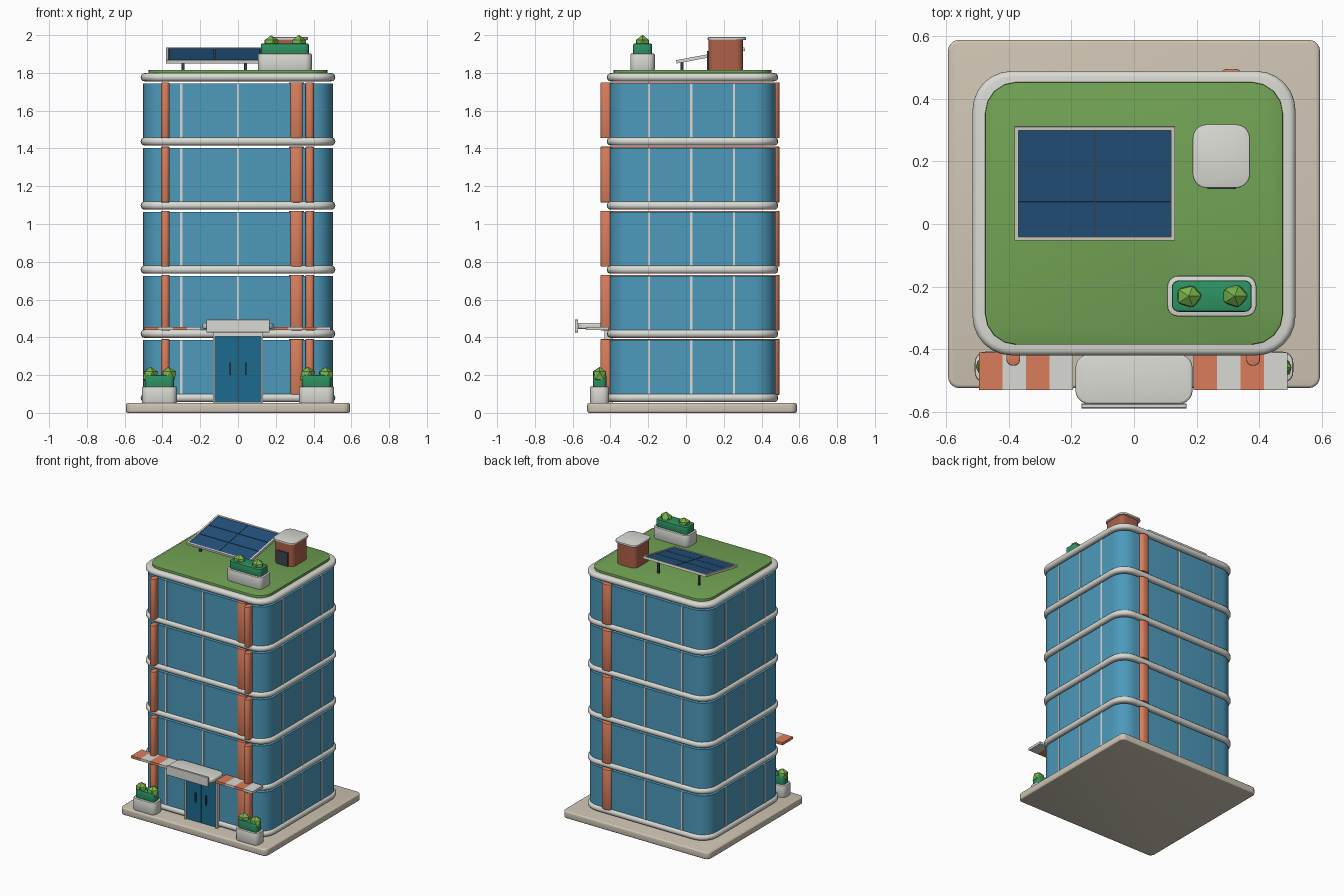
import bpy, bmesh, math, random
from mathutils import Matrix

if "Cube" in bpy.data.objects:
    bpy.data.objects.remove(bpy.data.objects["Cube"])

random.seed(4)
MATS = {}


def paint(ob, name, rgb):
    if name not in MATS:
        m = bpy.data.materials.new(name)
        m.diffuse_color = [(c / 255) ** 2.2 for c in rgb] + [1]
        m.use_nodes = True
        m.node_tree.nodes["Principled BSDF"].inputs["Base Color"].default_value = m.diffuse_color
        MATS[name] = m
    ob.data.materials.append(MATS[name])


COL = {"stone": (205, 195, 178), "trim": (216, 217, 210), "glass": (78, 152, 186),
       "terracotta": (217, 125, 92), "grass": (112, 160, 84), "cell": (40, 84, 124),
       "brick": (172, 96, 74), "hedge": (48, 145, 98), "leaf": (122, 180, 78),
       "door": (34, 106, 142), "dark": (62, 72, 80)}


def finish(bm, name, color, smooth=True):
    me = bpy.data.meshes.new(name)
    bm.to_mesh(me)
    bm.free()
    ob = bpy.data.objects.new(name, me)
    bpy.context.collection.objects.link(ob)
    paint(ob, color, COL[color])
    if smooth:
        bpy.ops.object.select_all(action='DESELECT')
        ob.select_set(True)
        bpy.context.view_layer.objects.active = ob
        bpy.ops.object.shade_smooth_by_angle(angle=math.radians(35))
    return ob


def box(name, x, y, z, color, corner=0, edge=0, seg=5, edge_seg=3):
    """Box from (min, max) ranges, rounded vertical corners, then rounded rims."""
    bm = bmesh.new()
    bmesh.ops.create_cube(bm, size=1)
    for v in bm.verts:
        for i, r in enumerate((x, y, z)):
            v.co[i] = r[0] if v.co[i] < 0 else r[1]
    if corner:
        es = [e for e in bm.edges if abs(e.verts[0].co.z - e.verts[1].co.z) > 1e-6]
        bmesh.ops.bevel(bm, geom=es, offset=corner, segments=seg, profile=0.5, affect='EDGES')
    if edge:
        es = [e for e in bm.edges if abs(e.verts[0].co.z - e.verts[1].co.z) < 1e-6]
        bmesh.ops.bevel(bm, geom=es, offset=edge, segments=edge_seg, profile=0.5, affect='EDGES')
    return finish(bm, name, color, bool(corner or edge))


def bush(name, x, y, z, r):
    bm = bmesh.new()
    bmesh.ops.create_icosphere(bm, subdivisions=1, radius=1)
    for v in bm.verts:
        v.co *= random.uniform(0.93, 1.05)
    bmesh.ops.transform(bm, verts=bm.verts, matrix=Matrix.Translation((x, y, z))
                        @ Matrix.Diagonal((r, r * 0.88, r * 1.05, 1)))
    finish(bm, name, "leaf")


def planter(name, cx, cy, z, w, d, h, spread, hh):
    X = lambda k: (cx - w / 2 + k, cx + w / 2 - k)
    Y = lambda k: (cy - d / 2 + k, cy + d / 2 - k)
    box(name + "_pot", X(0), Y(0), (z, z + h), "trim", 0.035, 0.006, 5, 2)
    box(name + "_hedge", X(.015), Y(.015), (z + h - .01, z + h + hh), "hedge", 0.022, 0.006, 4, 2)
    for s in (-1, 1):
        bush(name + "_bush", cx + s * spread, cy, z + h + hh - .002, 0.045)


# Pavement base
box("base", (-.593, .593), (-.523, .587), (0, .052), "stone", 0.035, 0.01)

# Floor slabs, glass storeys, mullions and columns
for i in range(6):
    s = .058 + .3395 * i
    box("floor_slab", (-.515, .515), (-.419, .488), (s, s + .043), "trim", .125, .02, 6, 4)
    if i == 5:
        break
    z = (s + .042, s + .327)
    box("glass_storey", (-.5, .5), (-.404, .473), z, "glass", .11, 0, 6)
    for x in (-.3, 0, .3):
        for y in (-.404, .473):
            box("mullion", (x - .006, x + .006), (y - .004, y + .004), z, "trim")
    for y in (-.196, .028, .254):
        for x in (-.5, .5):
            box("side_mullion", (x - .004, x + .004), (y - .006, y + .006), z, "trim")
    zc = (z[0] - .004, z[1] + .006)
    for x in (-.385, .38):
        box("front_column", (x - .022, x + .022), (-.452, -.39), zc, "terracotta", .02, .004, 4, 2)
    box("through_column", (.27, .35), (-.415, .495), zc, "terracotta", .03, .004, 4, 2)

# Green roof
box("roof_lawn", (-.475, .475), (-.385, .453), (1.79, 1.816), "grass", .1, .004, 4, 2)

# Solar panel with frame, cells and legs
tilt = Matrix.Translation((-.125, .13, 1.892)) @ Matrix.Rotation(math.radians(10.5), 4, 'X')
parts = [box("panel_backing", (-.25, .25), (-.177, .177), (-.006, .003), "dark")]
for s in (-1, 1):
    parts.append(box("panel_side_frame", sorted((s * .243, s * .256)), (-.184, .184), (-.009, .009), "trim"))
    parts.append(box("panel_end_frame", (-.256, .256), sorted((s * .172, s * .184)), (-.009, .009), "trim"))
for i in range(2):
    for j in range(3):
        x, y = -.243 + .243 * i, -.172 + .1147 * j
        parts.append(box("solar_cell", (x + .002, x + .241), (y + .002, y + .1127), (0, .006), "cell"))
for p in parts:
    p.matrix_world = tilt
for x in (-.29, .04):
    for y, top in ((-.02, 1.862), (.26, 1.914)):
        box("panel_leg", (x - .008, x + .008), (y - .008, y + .008), (1.81, top), "dark", .004, 0, 2)

# Stair hut on the roof
box("hut", (.2, .36), (.12, .302), (1.81, 1.976), "brick", .035, 0)
box("hut_cap", (.187, .37), (.115, .318), (1.974, 1.989), "trim", .045, .004, 5, 2)
box("hut_door", (.235, .325), (.112, .13), (1.815, 1.915), "dark")

# Planters
planter("roof_planter", .248, -.23, 1.812, .285, .13, .09, .073, .053)
for s in (-1, 1):
    planter("door_planter", s * .416, -.457, .05, .184, .1, .09, .048, .06)

# Entrance: frame, doors, handles
box("door_header", (-.133, .133), (-.432, -.39), (.405, .44), "trim")
for s in (-1, 1):
    box("door_jamb", sorted((s * .121, s * .133)), (-.432, -.39), (.05, .43), "trim")
    box("door_leaf", sorted((s * .002, s * .121)), (-.424, -.39), (.055, .41), "door")
    box("door_handle", sorted((s * .038, s * .046)), (-.436, -.42), (.2, .268), "dark")
box("door_gap", (-.002, .002), (-.421, -.39), (.055, .41), "dark")

# Canopy with blank sign board
box("canopy", (-.187, .187), (-.575, -.415), (.445, .476), "trim", .045, .008, 5, 3)
box("sign_board", (-.168, .168), (-.588, -.573), (.425, .495), "trim", 0, .002, 1, 1)

# Striped awnings either side of the canopy
for x0 in (-.495, .19):
    for k in range(4):
        x = x0 + .075 * k
        box("awning_stripe", (x, x + .075), (-.53, -.41), (.438, .456),
            "trim" if k % 2 else "terracotta")
